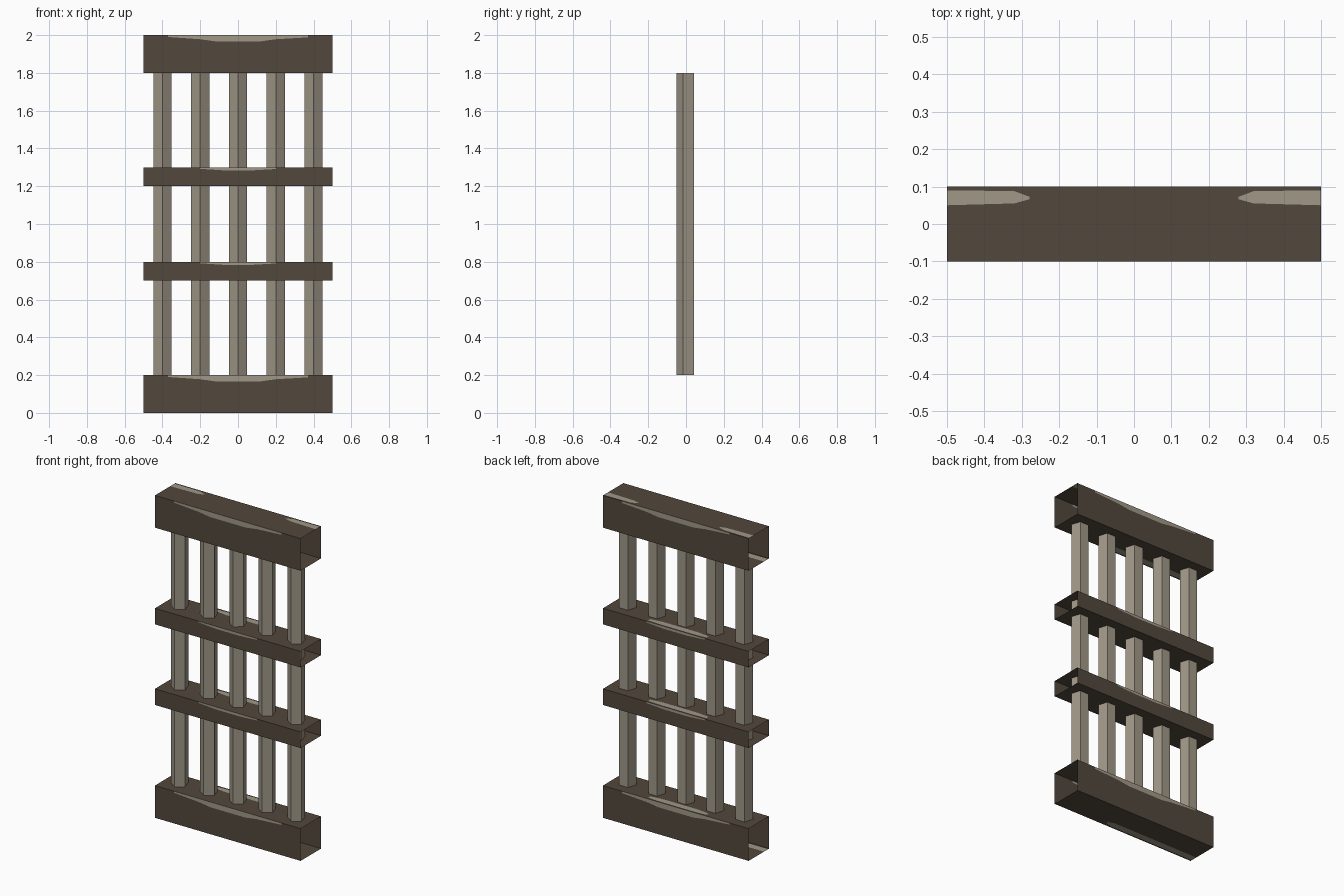
import bpy, bmesh, math

if "Cube" in bpy.data.objects:
    bpy.data.objects.remove(bpy.data.objects["Cube"])


def material(name, rgb):
    m = bpy.data.materials.new(name)
    m.diffuse_color = (*rgb, 1)
    m.use_nodes = True
    m.node_tree.nodes["Principled BSDF"].inputs["Base Color"].default_value = m.diffuse_color
    return m


dark = material("dark_brown", (0.084, 0.065, 0.045))
light = material("worn_grey", (0.352, 0.314, 0.246))


def finish(name, bm, mats):
    me = bpy.data.meshes.new(name)
    bm.to_mesh(me)
    bm.free()
    for m in mats:
        me.materials.append(m)
    ob = bpy.data.objects.new(name, me)
    bpy.context.collection.objects.link(ob)
    return ob


def panel(bm, place, v0, v1, bands, flip):
    """Flat panel x -0.5..0.5, v0..v1; each band is a list of (x, low, high) worn areas."""
    def quad(xa, xb, a0, b0, a1, b1, mi):
        if abs(a1 - a0) < 1e-6 and abs(b1 - b0) < 1e-6:
            return
        pts = [(xa, a0), (xb, b0), (xb, b1), (xa, a1)]
        if flip:
            pts.reverse()
        f = bm.faces.new([bm.verts.new(place(*p)) for p in pts])
        f.material_index = mi
    x = -0.5
    for band in bands:
        if band[0][0] > x:
            quad(x, band[0][0], v0, v0, v1, v1, 0)
        for (xa, la, ha), (xb, lb, hb) in zip(band, band[1:]):
            quad(xa, xb, v0, v0, la, lb, 0)
            quad(xa, xb, la, lb, ha, hb, 1)
            quad(xa, xb, ha, hb, v1, v1, 0)
        x = band[-1][0]
    if x < 0.5:
        quad(x, 0.5, v0, v0, v1, v1, 0)


# worn edge depths along big and small rails
BIG = [(-.37, .010), (-.2, .022), (-.12, .033), (.12, .033), (.2, .022), (.37, .012)]
SMALL = [(-.2, .008), (-.08, .016), (.08, .016), (.2, .009)]
# worn areas on upper and lower faces
TOP_ENDS = [[(-.5, .05, .09), (-.32, .055, .088), (-.28, .066, .073)],
            [(.28, .066, .073), (.32, .055, .088), (.5, .05, .09)]]
TOP_MID = [[(-.2, .065, .085), (-.12, .055, .09), (.12, .055, .09), (.2, .065, .085)]]
UNDER = [[(-.5, -.09, -.05), (.1, -.09, -.05), (.14, -.075, -.065)]]


# horizontal rails: square tubes open at both ends
def rail(name, z0, z1, edge, top, under):
    bm = bmesh.new()
    worn = [[(x, z1 - d, z1) for x, d in edge]]
    panel(bm, lambda x, v: (x, -0.1, v), z0, z1, worn, False)
    panel(bm, lambda x, v: (x, 0.1, v), z0, z1, worn, True)
    panel(bm, lambda x, v: (x, v, z1), -0.1, 0.1, top, False)
    panel(bm, lambda x, v: (x, v, z0), -0.1, 0.1, under, True)
    bmesh.ops.remove_doubles(bm, verts=bm.verts, dist=1e-5)
    finish(name, bm, (dark, light))


rail("bottom_rail", 0.0, 0.2, BIG, TOP_MID, UNDER)
rail("lower_crossbar", 0.7, 0.8, SMALL, TOP_MID, [])
rail("upper_crossbar", 1.2, 1.3, SMALL, TOP_MID, [])
rail("top_rail", 1.8, 2.0, BIG, TOP_ENDS, UNDER)

# five-sided upright bars with one edge facing forward
for i in range(5):
    bm = bmesh.new()
    cx, r = -0.4 + 0.2 * i, 0.051
    rings = []
    for z in (0.2, 1.8):
        rings.append([bm.verts.new((cx + r * math.sin(k * math.tau / 5),
                                    -r * math.cos(k * math.tau / 5), z)) for k in range(5)])
    for k in range(5):
        n = (k + 1) % 5
        bm.faces.new((rings[0][k], rings[0][n], rings[1][n], rings[1][k]))
    finish(f"upright_bar_{i + 1}", bm, (light,))
